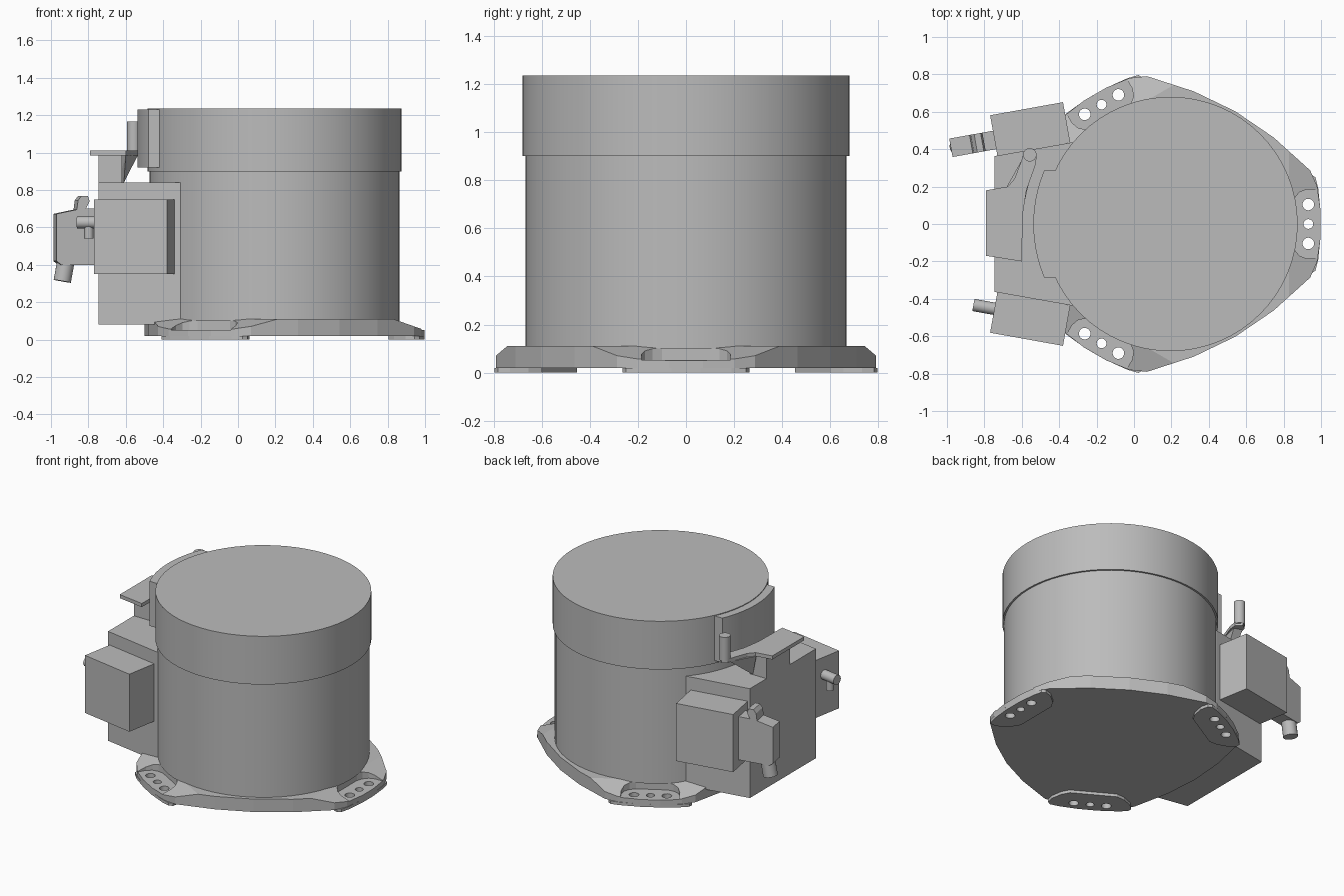
import bpy, bmesh
from math import radians, cos, sin
from mathutils import Matrix, Vector

if "Cube" in bpy.data.objects:
    bpy.data.objects.remove(bpy.data.objects["Cube"], do_unlink=True)

AXIS = Vector((0.195, 0, 0))        # centre of the drum and flange
GREY = (0.5, 0.5, 0.5, 1)
metal = bpy.data.materials.new("plain grey")
metal.use_nodes = True
metal.diffuse_color = GREY
metal.node_tree.nodes["Principled BSDF"].inputs["Base Color"].default_value = GREY


def finish(name, bm, matrix=None, smooth=False):
    """Turn a bmesh into a named object with the shared material."""
    if matrix:
        bmesh.ops.transform(bm, matrix=matrix, verts=bm.verts)
    bmesh.ops.recalc_face_normals(bm, faces=bm.faces)
    mesh = bpy.data.meshes.new(name)
    bm.to_mesh(mesh)
    bm.free()
    mesh.materials.append(metal)
    obj = bpy.data.objects.new(name, mesh)
    bpy.context.collection.objects.link(obj)
    bpy.ops.object.select_all(action='DESELECT')
    bpy.context.view_layer.objects.active = obj
    obj.select_set(True)
    if smooth:
        bpy.ops.object.shade_smooth_by_angle(angle=radians(30))
    return obj


def prism_mesh(points, low, high):
    """Extrude an outline in xy between two heights."""
    bm = bmesh.new()
    face = bm.faces.new([bm.verts.new((x, y, low)) for x, y in points])
    top = bmesh.ops.extrude_face_region(bm, geom=[face])["geom"]
    verts = [v for v in top if isinstance(v, bmesh.types.BMVert)]
    bmesh.ops.translate(bm, verts=verts, vec=(0, 0, high - low))
    return bm


def prism(name, points, low, high, matrix=None, smooth=False):
    return finish(name, prism_mesh(points, low, high), matrix, smooth)


def rod(name, start, end, radius, sides=24, matrix=None):
    start, end = Vector(start), Vector(end)
    span = end - start
    bm = bmesh.new()
    bmesh.ops.create_cone(bm, cap_ends=True, segments=sides, radius1=radius,
                          radius2=radius, depth=span.length)
    place = Matrix.Translation((start + end) / 2) @ span.to_track_quat('Z', 'Y').to_matrix().to_4x4()
    return finish(name, bm, matrix @ place if matrix else place, True)


def cut(target, cutter):
    """Subtract a cutter and discard it."""
    cutter.hide_render = True
    bpy.context.view_layer.objects.active = target
    mod = target.modifiers.new("cut", 'BOOLEAN')
    mod.operation, mod.solver, mod.object = 'DIFFERENCE', 'EXACT', cutter
    bpy.ops.object.modifier_apply(modifier=mod.name)
    bpy.data.objects.remove(cutter, do_unlink=True)


def turned(degrees):
    return Matrix.Translation(AXIS) @ Matrix.Rotation(radians(degrees), 4, 'Z')


def mirrored(half):
    """Close an outline by mirroring it across its first axis."""
    return half + [(x, -y) for x, y in reversed(half)]


# Drum and cap
rod("drum_body", AXIS + Vector((0, 0, 0.1)), AXIS + Vector((0, 0, 0.92)), 0.668, 64)
rod("drum_cap", AXIS + Vector((0, 0, 0.9)), AXIS + Vector((0, 0, 1.235)), 0.68, 64)

# Three-cornered flange with the corners sloped down
reach = {-40: 0.72, -21: 0.8, -14.5: 0.81, -5: 0.806, 5: 0.806, 14.5: 0.81, 21: 0.8, 40: 0.72, 60: 0.695}
outline = [(r * cos(radians(a + turn)), r * sin(radians(a + turn)))
           for turn in (0, 120, 240) for a, r in reach.items()]
bm = prism_mesh(outline, 0.02, 0.11)
for turn in (0, 120, 240):
    spin = Matrix.Rotation(radians(turn), 3, 'Z')
    bmesh.ops.bisect_plane(bm, geom=bm.verts[:] + bm.edges[:] + bm.faces[:],
                           plane_co=spin @ Vector((0.635, 0, 0.11)),
                           plane_no=spin @ Vector((0.06, 0, 0.17)), clear_outer=True)
    bmesh.ops.holes_fill(bm, edges=[e for e in bm.edges if e.is_boundary])
flange = finish("flange", bm, Matrix.Translation(AXIS))

# Mounting pads, pockets and bolt holes at each corner
pad_half = [(0.61, 0.15), (0.64, 0.2), (0.7, 0.25), (0.75, 0.265), (0.775, 0.25), (0.79, 0.19), (0.803, 0.06)]
pocket_half = [(0.65, 0.1), (0.665, 0.14), (0.69, 0.17), (0.73, 0.185), (0.85, 0.185)]
for i, turn in enumerate((0, 120, 240)):
    place = turned(turn)
    pad = prism("mounting_pad_%d" % (i + 1), mirrored(pad_half), 0, 0.02, place)
    cut(flange, prism("pocket_cutter", mirrored(pocket_half), 0.052, 0.2, place))
    for side, radius in ((-0.104, 0.031), (0, 0.026), (0.104, 0.031)):
        for part in (flange, pad):
            cut(part, rod("hole_cutter", (0.737, side, -0.1), (0.737, side, 0.2), radius, 20, place))

# Curved cover plate on the side of the cap
arc = [(AXIS.x - 0.733 * cos(radians(a)), 0.733 * sin(radians(a))) for a in range(-23, 24, 2)]
end = arc[-1][1]
prism("cap_cover", [(-0.41, -end)] + arc + [(-0.41, end)], 0.92, 1.23, smooth=True)

# Main housing, flaring towards the drum
prism("housing", mirrored([(-0.745, 0.363), (-0.31, 0.44), (-0.1, 0.44)]), 0.08, 0.84)

# Bracket on the housing: post, gusset, arm and pin
prism("bracket_post", [(-0.745, -0.08), (-0.62, -0.08), (-0.62, 0.18), (-0.745, 0.18)], 0.83, 0.986)
bm = bmesh.new()
for point in ((-0.64, 0.18, 0.84), (-0.61, 0.16, 0.84), (-0.68, 0.2, 0.986),
              (-0.59, 0.36, 0.986), (-0.535, 0.34, 0.986), (-0.6, 0.05, 0.986)):
    bm.verts.new(point)
bmesh.ops.convex_hull(bm, input=bm.verts)
finish("bracket_gusset", bm)
arm = [(-0.79, -0.17), (-0.6, -0.2), (-0.595, 0.05), (-0.575, 0.18), (-0.525, 0.32), (-0.52, 0.37),
       (-0.555, 0.405), (-0.59, 0.38), (-0.605, 0.33), (-0.64, 0.24), (-0.675, 0.2), (-0.79, 0.18)]
prism("bracket_arm", arm, 0.985, 1.01)
rod("bracket_pin", (-0.557, 0.37, 1.0), (-0.557, 0.37, 1.165), 0.036)


# Side boxes, each in a frame whose +x points away from the drum
def box_frame(side):
    return Matrix.Translation((-0.555, 0.508 * side, 0)) @ Matrix.Rotation(radians(180 + 10.2 * side), 4, 'Z')


for side, name in ((1, "back_box"), (-1, "front_box")):
    prism(name, mirrored([(-0.198, 0.11), (0.198, 0.11)]), 0.35, 0.75, box_frame(side))

# Plug with latch and cable boot on the back box
frame = box_frame(1)
profile = [(0.19, 0.4), (0.41, 0.4), (0.435, 0.42), (0.435, 0.672), (0.325, 0.695), (0.318, 0.745),
           (0.3, 0.768), (0.265, 0.768), (0.255, 0.74), (0.275, 0.7), (0.19, 0.7)]
upright = Matrix.Translation((0, 0.024, 0)) @ Matrix.Rotation(radians(90), 4, 'X')
prism("plug", profile, -0.05, 0.05, frame @ upright)
rod("cable_boot", (0.37, 0.024, 0.45), (0.395, 0.024, 0.312), 0.047, 20, frame)

# Small fitting on the front box
frame = box_frame(-1)
rod("fitting", (0.19, -0.02, 0.627), (0.312, -0.02, 0.627), 0.033, 20, frame)
rod("fitting_stem", (0.25, -0.02, 0.54), (0.25, -0.02, 0.62), 0.025, 16, frame)
